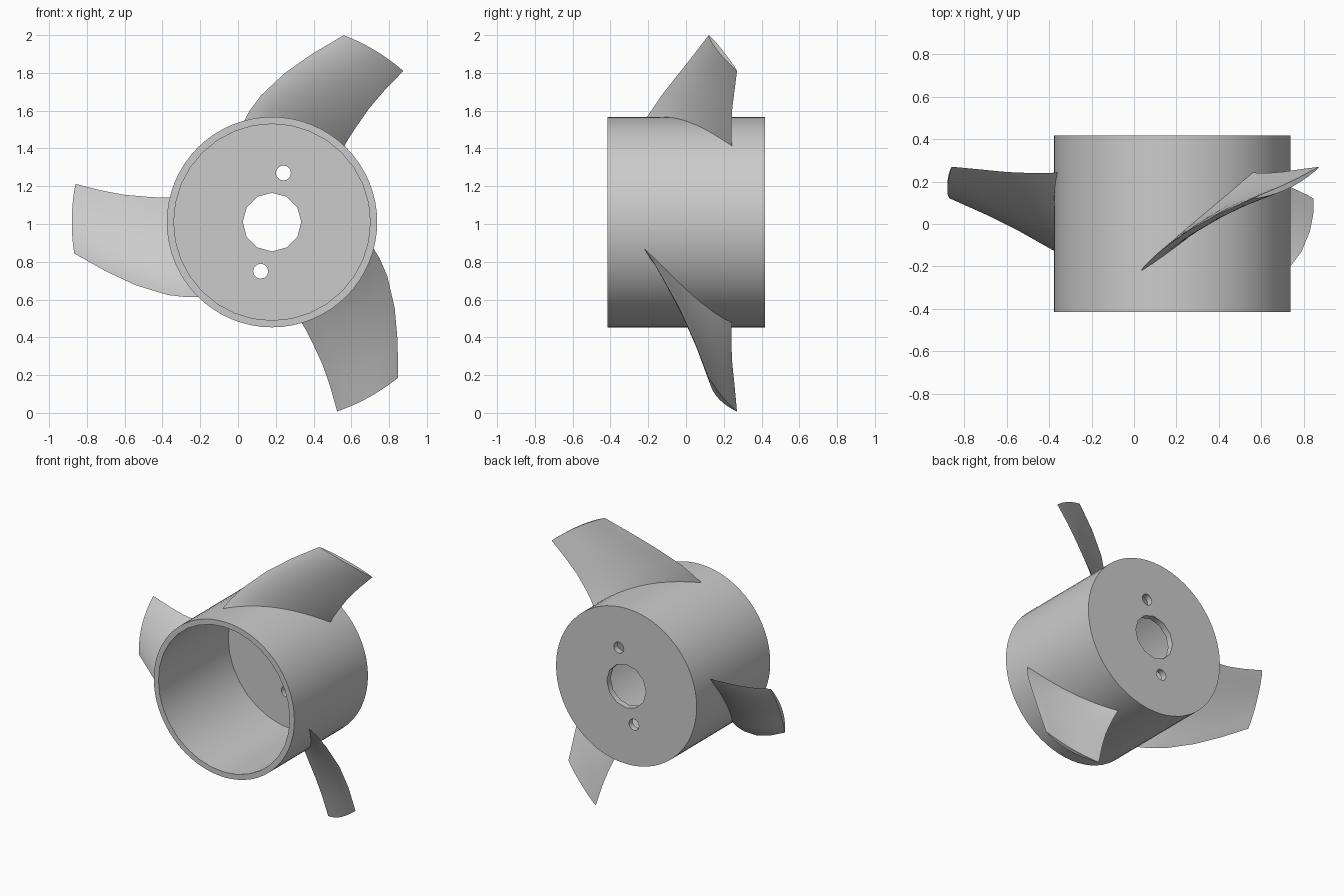
import bpy, bmesh, math
from mathutils import Vector

if "Cube" in bpy.data.objects:
    bpy.data.objects.remove(bpy.data.objects["Cube"])

CX, CZ = 0.18, 1.01          # hub axis runs along y


def cylinder(name, r, y0, y1, sides, x=CX, z=CZ):
    bpy.ops.mesh.primitive_cylinder_add(
        vertices=sides, radius=r, depth=y1 - y0,
        location=(x, (y0 + y1) / 2, z), rotation=(math.pi / 2, 0, 0))
    ob = bpy.context.object
    ob.name = name
    return ob


def smooth(ob, angle):
    bpy.ops.object.select_all(action='DESELECT')
    ob.select_set(True)
    bpy.context.view_layer.objects.active = ob
    bpy.ops.object.shade_smooth_by_angle(angle=math.radians(angle))


# Hub: cup open at the front, with a shaft hole and two bolt holes in the back
hub = cylinder("hub", 0.557, -0.415, 0.418, 64)
cutters = [
    cylinder("bore_cutter", 0.52, -0.6, 0.375, 32),
    cylinder("shaft_cutter", 0.155, 0.2, 0.6, 12),
    cylinder("bolt_cutter_a", 0.04, 0.2, 0.6, 12, CX + 0.06, CZ + 0.26),
    cylinder("bolt_cutter_b", 0.04, 0.2, 0.6, 12, CX - 0.06, CZ - 0.26),
]
bpy.context.view_layer.objects.active = hub
for c in cutters:
    mod = hub.modifiers.new(c.name, 'BOOLEAN')
    mod.operation = 'DIFFERENCE'
    mod.solver = 'EXACT'
    mod.object = c
    bpy.ops.object.modifier_apply(modifier=mod.name)
for c in cutters:
    bpy.data.objects.remove(c, do_unlink=True)
smooth(hub, 35)

# Blade sections: radius, leading angle, leading y, trailing angle, trailing y,
# thickness, camber towards the front
SECTIONS = [
    (0.540, 107.0, -0.235, 46.0, 0.245, 0.050, 0.000),
    (0.600, 101.5, -0.185, 47.5, 0.240, 0.048, 0.003),
    (0.673, 95.0, -0.130, 48.5, 0.240, 0.045, 0.006),
    (0.793, 85.0, -0.035, 49.5, 0.245, 0.040, 0.010),
    (0.917, 76.5, 0.045, 49.5, 0.257, 0.034, 0.013),
    (1.060, 69.0, 0.120, 49.0, 0.270, 0.028, 0.015),
]
N = 12                        # chord divisions


def section_ring(r, a0, y0, a1, y1, thick, camber):
    def point(t, side):
        bow = math.sin(math.pi * t)
        a = math.radians(a0 + (a1 - a0) * t)
        y = y0 + (y1 - y0) * t - camber * bow + side * thick / 2 * bow ** 0.7
        return Vector((r * math.cos(a), y, r * math.sin(a)))
    front = [point(i / N, -1) for i in range(N + 1)]
    back = [point(i / N, 1) for i in range(N - 1, 0, -1)]
    return front + back


def make_blade(name, turn):
    bm = bmesh.new()
    c, s = math.cos(turn), math.sin(turn)
    rings = []
    for sec in SECTIONS:
        rings.append([bm.verts.new((CX + p.x * c - p.z * s, p.y,
                                    CZ + p.x * s + p.z * c))
                      for p in section_ring(*sec)])
    n = len(rings[0])
    for lo, hi in zip(rings, rings[1:]):
        for i in range(n):
            j = (i + 1) % n
            bm.faces.new((lo[i], lo[j], hi[j], hi[i]))
    # root and tip caps, bridged front to back
    for ring in (rings[0], rings[-1]):
        for i in range(N):
            quad = [ring[i], ring[i + 1], ring[(n - i - 1) % n], ring[(n - i) % n]]
            quad = list(dict.fromkeys(quad))
            bm.faces.new(quad)
    bmesh.ops.recalc_face_normals(bm, faces=bm.faces)
    me = bpy.data.meshes.new(name)
    bm.to_mesh(me)
    bm.free()
    ob = bpy.data.objects.new(name, me)
    bpy.context.collection.objects.link(ob)
    smooth(ob, 40)


for k in range(3):
    make_blade(f"blade_{k + 1}", k * math.tau / 3)
